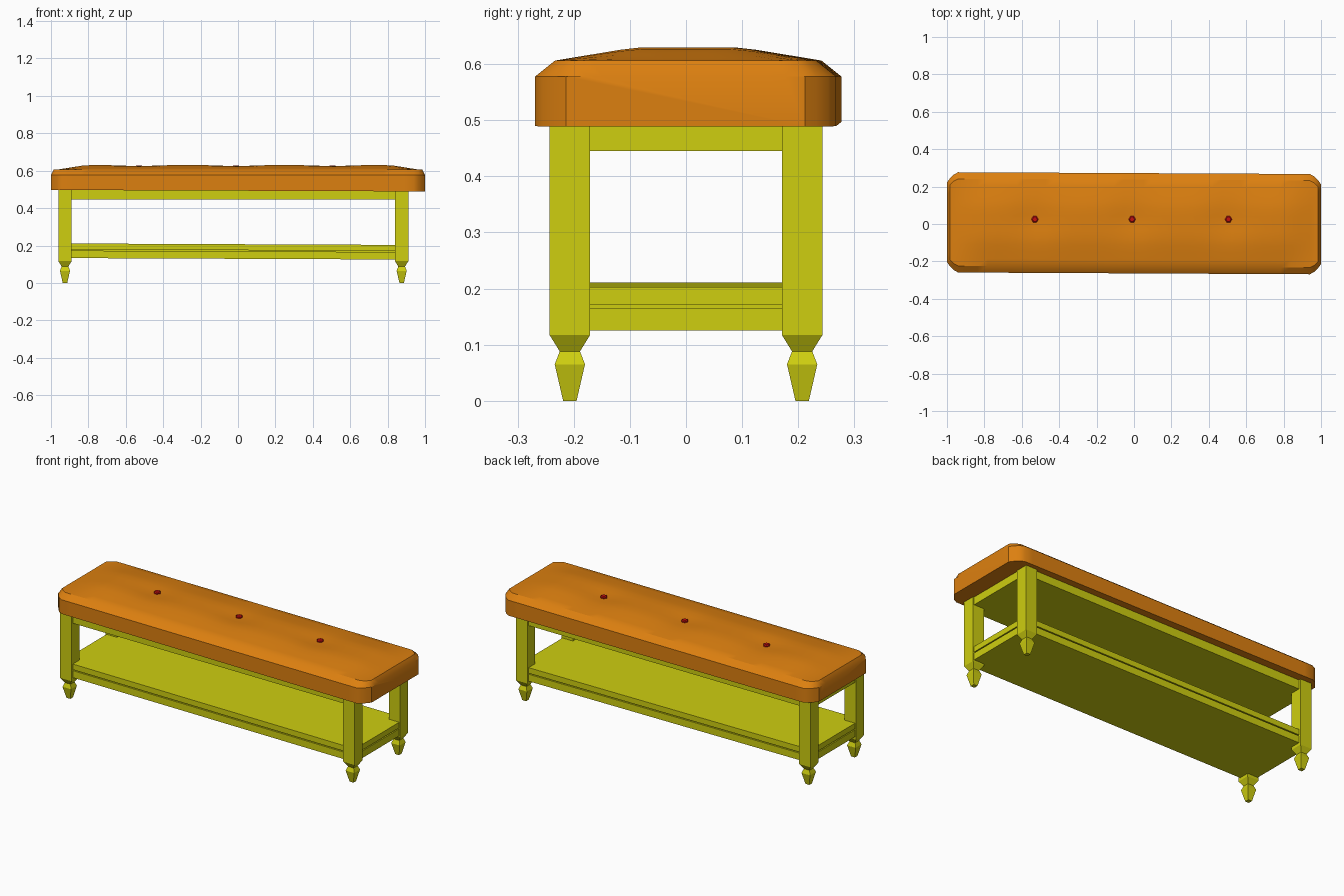
import bpy, bmesh, math

cube = bpy.data.objects.get("Cube")
if cube:
    bpy.data.objects.remove(cube, do_unlink=True)


def material(name, color):
    m = bpy.data.materials.new(name)
    m.use_nodes = True
    m.diffuse_color = color
    m.node_tree.nodes["Principled BSDF"].inputs["Base Color"].default_value = color
    return m


orange = material("orange upholstery", (0.72, 0.215, 0.005, 1))
yellow = material("yellow paint", (0.62, 0.62, 0.005, 1))
red = material("red button", (0.55, 0.005, 0.005, 1))


def loft(name, rings, mat):
    """Skin a list of equal-length rings and cap both ends."""
    bm = bmesh.new()
    loops = [[bm.verts.new(p) for p in ring] for ring in rings]
    n = len(loops[0])
    for a, b in zip(loops, loops[1:]):
        for i in range(n):
            j = (i + 1) % n
            bm.faces.new((a[i], a[j], b[j], b[i]))
    bm.faces.new(loops[0])
    bm.faces.new(loops[-1])
    bmesh.ops.recalc_face_normals(bm, faces=bm.faces)
    mesh = bpy.data.meshes.new(name)
    bm.to_mesh(mesh)
    bm.free()
    mesh.materials.append(mat)
    ob = bpy.data.objects.new(name, mesh)
    bpy.context.collection.objects.link(ob)
    return ob


def rect(cx, cy, hx, hy, z, tilt=0):
    return [(cx + sx * hx, cy + sy * hy, z + tilt * sx)
            for sx, sy in ((-1, -1), (1, -1), (1, 1), (-1, 1))]


def slab(name, hx, hy, z0, z1, tilt=0):
    return loft(name, [rect(FRAME_X, 0, hx, hy, z, tilt) for z in (z0, z1)], yellow)


FRAME_X = -0.025      # the frame sits slightly off the cushion's centre
BUTTONS = (-0.53, -0.01, 0.505)
BUTTON_Y = 0.025

# Square legs with a turned-in neck and a tapered foot
leg_profile = ((0.012, 0), (0.027, 0.065), (0.018, 0.088), (0.036, 0.117), (0.036, 0.5))
for side, sx in (("left", 1), ("right", -1)):
    for end, sy in (("front", -1), ("back", 1)):
        loft(f"{end}_{side}_leg",
             [rect(FRAME_X + sx * 0.9, sy * 0.207, r, r, z) for r, z in leg_profile], yellow)

# Apron under the seat, and the lower shelf resting on its rail
slab("apron", 0.93, 0.23, 0.445, 0.497)
slab("shelf_rail", 0.93, 0.23, 0.129, 0.169, -0.004)
slab("shelf_groove", 0.92, 0.22, 0.168, 0.176, -0.004)
slab("shelf", 0.93, 0.23, 0.175, 0.207, -0.004)


def crown(x, y):
    """Height of the padded top, dimpled around each button."""
    across = min(1, max(0, (0.235 - abs(y)) / 0.145))
    along = min(1, max(0, (0.965 - abs(x)) / 0.15))
    dip = sum(math.exp(-((x - b) ** 2 + (y - BUTTON_Y) ** 2) / 0.012) for b in BUTTONS)
    return 0.606 + 0.024 * across * along - 0.013 * dip * along


def cushion_section(x):
    ax = abs(x)
    half = 0.268
    if ax > 0.94:                       # chamfered plan corners
        half -= 0.055 * ((ax - 0.94) / 0.06) ** 1.6
    shift = 0.004 - 0.005 * x
    bottom = 0.493 - 0.004 * x
    shoulder = 0.578
    rows = 12
    inner = half - 0.035
    pts = [(x, -half + shift, bottom), (x, -half + shift, shoulder)]
    for i in range(rows + 1):
        y = inner * (2 * i / rows - 1)
        z = shoulder if ax > 0.99 else crown(x, y)
        pts.append((x, y + shift, z))
    pts += [(x, half + shift, shoulder), (x, half + shift, bottom)]
    return pts


# Padded cushion, lofted along its length
steps = 36
stations = [0.94 * (2 * i / steps - 1) for i in range(steps + 1)]
stations = [-1, -0.985, -0.965] + stations + [0.965, 0.985, 1]
cushion = loft("seat_cushion", [cushion_section(x) for x in stations], orange)
bpy.context.view_layer.objects.active = cushion
cushion.select_set(True)
bpy.ops.object.shade_smooth_by_angle(angle=math.radians(30))

# Six-sided buttons
for i, bx in enumerate(BUTTONS):
    base = crown(bx, BUTTON_Y)
    rings = [[(bx + r * math.cos(math.tau * k / 6), BUTTON_Y + r * math.sin(math.tau * k / 6), base + h)
              for k in range(6)] for r, h in ((0.019, -0.01), (0.019, 0.007), (0.013, 0.012))]
    loft(f"button_{i + 1}", rings, red)
